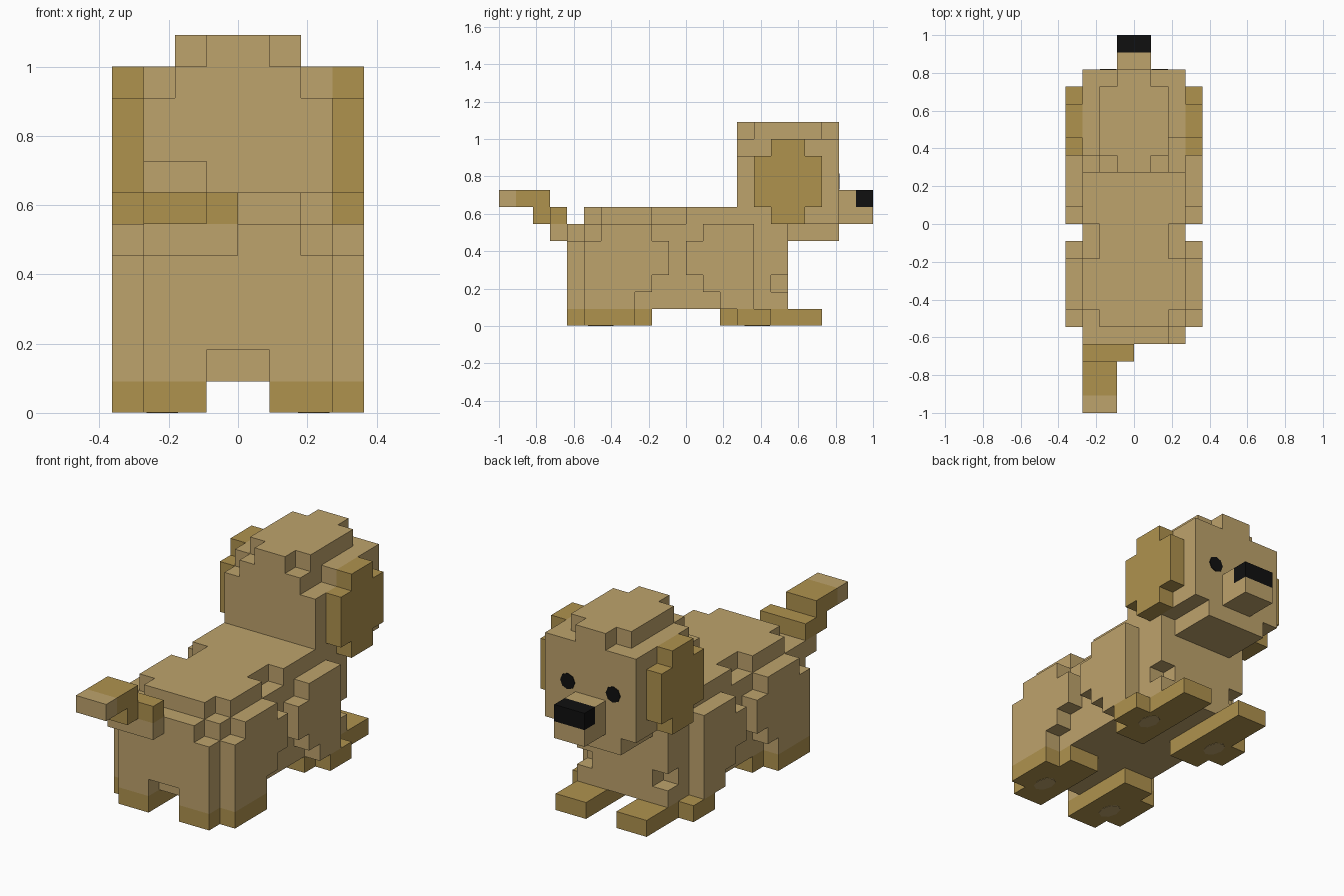
import bpy, bmesh, math
from mathutils import Vector

cube = bpy.data.objects.get("Cube")
if cube:
    bpy.data.objects.remove(cube, do_unlink=True)

U = 1 / 11  # size of one block


def material(name, rgb):
    m = bpy.data.materials.new(name)
    m.diffuse_color = (*rgb, 1)
    m.use_nodes = True
    bsdf = m.node_tree.nodes["Principled BSDF"]
    bsdf.inputs["Base Color"].default_value = (*rgb, 1)
    bsdf.inputs["Roughness"].default_value = 0.9
    return m


TAN = material("tan fur", (0.515, 0.366, 0.150))
BROWN = material("brown fur", (0.429, 0.288, 0.076))
BLACK = material("black", (0.005, 0.005, 0.005))


def finish(name, bm, mats):
    mesh = bpy.data.meshes.new(name)
    bm.to_mesh(mesh)
    bm.free()
    for m in mats:
        mesh.materials.append(m)
    ob = bpy.data.objects.new(name, mesh)
    bpy.context.collection.objects.link(ob)
    return ob


def cells(box):
    x0, x1, y0, y1, z0, z1 = box
    return {(x, y, z) for x in range(x0, x1) for y in range(y0, y1) for z in range(z0, z1)}


def blocks(name, add, cut=(), mats=(TAN,), rule=None, mirror=False):
    """Outer skin of a union of block boxes (x0, x1, y0, y1, z0, z1) minus cuts."""
    solid = set().union(*map(cells, add)) - set().union(*map(cells, cut))
    if mirror:
        solid = {(-x - 1, y, z) for x, y, z in solid}
    bm = bmesh.new()
    verts = {}
    for c in solid:
        for axis in range(3):
            for side in (0, 1):
                n = list(c)
                n[axis] += 2 * side - 1
                if tuple(n) in solid:
                    continue
                a, b = (axis + 1) % 3, (axis + 2) % 3
                quad = []
                for i, j in ((0, 0), (1, 0), (1, 1), (0, 1)):
                    p = list(c)
                    p[axis] += side
                    p[a] += i
                    p[b] += j
                    p = tuple(p)
                    if p not in verts:
                        verts[p] = bm.verts.new(Vector(p) * U)
                    quad.append(verts[p])
                face = bm.faces.new(quad if side else quad[::-1])
                face.material_index = rule(*c) if rule else 0
    # merge flat areas of one colour into large faces
    bmesh.ops.dissolve_limit(bm, angle_limit=0.01, verts=bm.verts, edges=bm.edges,
                             delimit={'MATERIAL'})
    return finish(name, bm, mats)


def disc(name, centre, rx, ry, axis, mat, depth=0.04):
    """Thin eight-sided plate."""
    bm = bmesh.new()
    bmesh.ops.create_cone(bm, cap_ends=True, segments=8, radius1=U, radius2=U, depth=depth * U)
    for v in bm.verts:
        v.co = Vector((v.co.x * rx, v.co.y * ry, v.co.z))
        if axis == 'Y':
            v.co = Vector((v.co.x, -v.co.z, v.co.y))
        v.co += Vector(centre) * U
    return finish(name, bm, [mat])


# Trunk with waisted back, notched rump and chest
blocks("body",
       [(-3, 3, -7, 6, 1, 6), (-2, 2, -6, 4, 6, 7), (-3, 3, -5, -2, 6, 7), (-3, 3, 0, 4, 6, 7)],
       [(2, 3, -7, -6, 5, 6), (-1, 1, -7, -6, 1, 2),
        (2, 3, 5, 6, 2, 3), (-3, -2, 5, 6, 2, 3)])

# Head with stepped crown and chin
blocks("head",
       [(-3, 3, 3, 9, 6, 10), (-3, 3, 4, 9, 10, 11), (-2, 2, 3, 9, 10, 11),
        (-2, 2, 4, 8, 11, 12), (-1, 1, 3, 9, 11, 12), (-2, 2, 6, 9, 5, 6)],
       [(2, 3, 4, 5, 10, 11)])

# Muzzle with black nose block
blocks("muzzle", [(-1, 1, 9, 11, 6, 8)], mats=(TAN, BLACK),
       rule=lambda x, y, z: int(y == 10 and z == 7))

# Tail, light at the root underside and at the tip
blocks("tail", [(-3, 0, -8, -7, 5, 7), (-3, -1, -9, -8, 6, 8), (-3, -1, -11, -9, 7, 8)],
       mats=(BROWN, TAN), rule=lambda x, y, z: int(y == -11 or z == 5))

for side, mirror in (("left", False), ("right", True)):
    s = -1 if mirror else 1
    # Hanging ears
    blocks(side + "_ear", [(3, 4, 4, 8, 7, 10), (3, 4, 5, 7, 6, 11)], mats=(BROWN,), mirror=mirror)
    # Outer legs
    blocks(side + "_thigh",
           [(3, 4, -5, -2, 5, 6), (3, 4, -6, -1, 3, 5), (3, 4, -6, -2, 2, 3), (3, 4, -6, -3, 1, 2)],
           mirror=mirror)
    blocks(side + "_shoulder",
           [(3, 4, 1, 4, 5, 6), (3, 4, 0, 4, 3, 5), (3, 4, 1, 4, 2, 3), (3, 4, 2, 4, 1, 2)],
           mirror=mirror)
    # Paws
    for name, boxes, pad_y in (
            ("hind", [(1, 3, -7, -2, 0, 1), (3, 4, -6, -3, 0, 1)], -5.0),
            ("fore", [(1, 3, 2, 8, 0, 1), (3, 4, 3, 5, 0, 1)], 4.2)):
        paw = blocks(f"{side}_{name}_paw", boxes, mats=(BROWN,), mirror=mirror)
        for v in paw.data.vertices:
            v.co.z = max(v.co.z, 0.02 * U)
        disc(f"{side}_{name}_pad", (2.4 * s, pad_y, 0.02), 0.5, 0.75, 'Z', TAN)
    # Eyes
    disc(side + "_eye", (1.5 * s, 9.02, 8.5), 0.48, 0.48, 'Y', BLACK)
